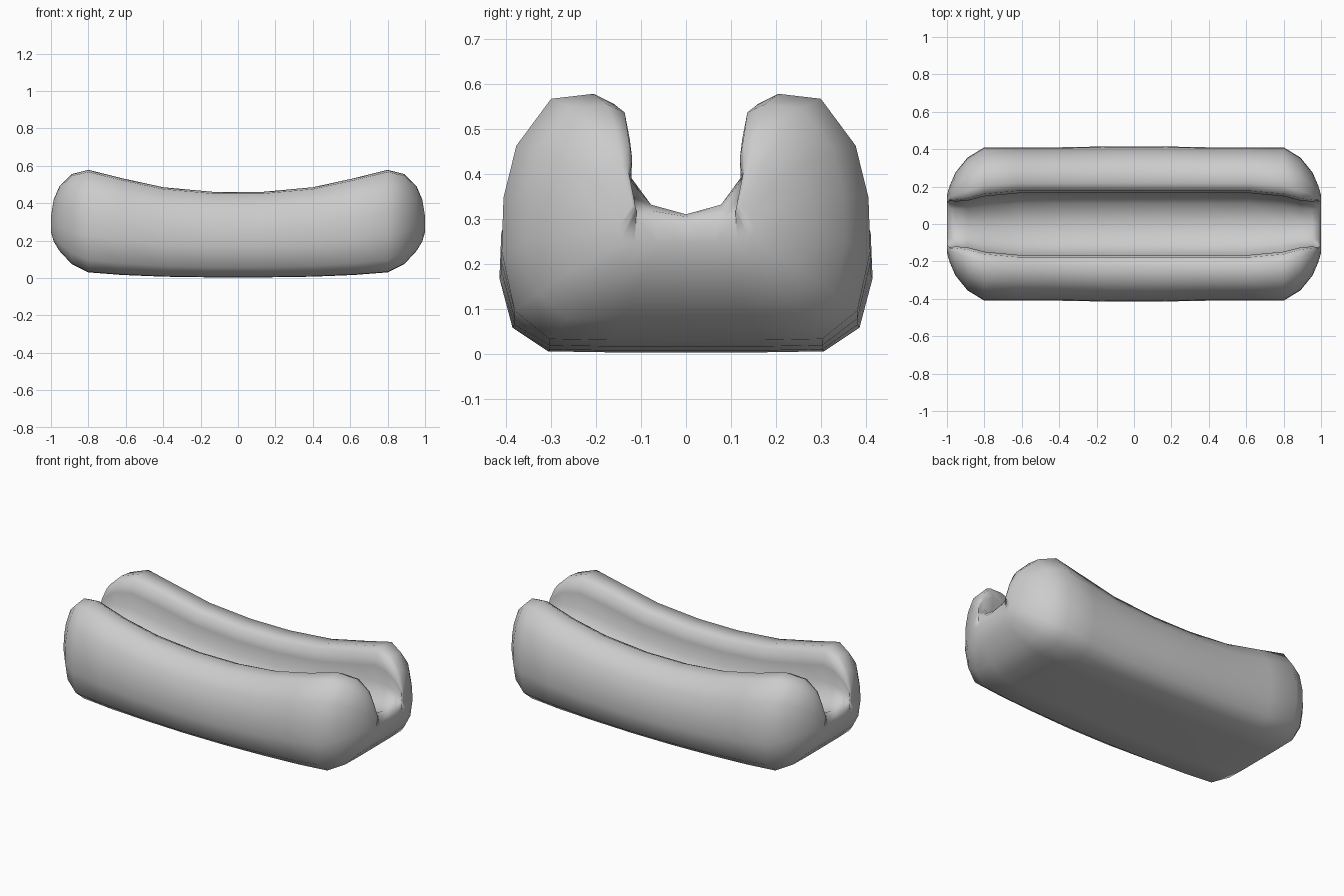
import bpy, bmesh

if "Cube" in bpy.data.objects:
    bpy.data.objects.remove(bpy.data.objects["Cube"])

# Stations along half the bun: x, bottom z, top z, half width, groove floor z, groove half width
HALF = [
    (0.13, 0.003, 0.46, 0.415, 0.18, 0.165),
    (0.40, 0.007, 0.485, 0.41, 0.195, 0.165),
    (0.62, 0.016, 0.533, 0.41, 0.225, 0.165),
    (0.80, 0.030, 0.578, 0.41, 0.265, 0.148),
    (0.89, 0.075, 0.555, 0.355, 0.295, 0.125),
    (0.955, 0.145, 0.49, 0.275, 0.31, 0.12),
    (0.985, 0.195, 0.42, 0.205, 0.305, 0.125),
    (1.00, 0.245, 0.33, 0.155, 0.285, 0.11),
]
STATIONS = [(-s[0],) + s[1:] for s in reversed(HALF)] + HALF


def section(zb, zt, w, floor, slot):
    """Closed U-shaped cross-section as (y, z) points."""
    def z(t):
        return zb + (zt - zb) * t
    d = zt - floor
    arm = w - slot
    half = [
        (0.40 * w, z(0)), (0.74 * w, z(0.005)), (0.93 * w, z(0.12)),
        (w, z(0.36)), (0.99 * w, z(0.58)), (0.92 * w, z(0.79)),
        (slot + 0.58 * arm, z(0.98)), (slot + 0.22 * arm, zt),
        (slot + 0.05 * arm, zt - 0.07 * d), (slot, zt - 0.30 * d),
        (slot + 0.01 * arm, zt - 0.60 * d), (0.65 * slot, zt - 0.88 * d),
    ]
    return ([(0, z(0))] + half + [(0, floor)]
            + [(-y, h) for y, h in reversed(half)])


# Bun: U-shaped sections lofted from end to end
bm = bmesh.new()
rings = [[bm.verts.new((s[0], y, z)) for y, z in section(*s[1:])] for s in STATIONS]
n = len(rings[0])
for a, b in zip(rings, rings[1:]):
    for i in range(n):
        j = (i + 1) % n
        bm.faces.new((a[i], b[i], b[j], a[j]))

# Rounded ends closed with strips across each half of the section
for r in (rings[0], rings[-1]):
    h = n // 2
    for side in (r[:h + 1], [r[0]] + r[:h - 1:-1]):
        for i in range(h // 2):
            quad = [side[i], side[i + 1], side[h - i - 1], side[h - i]]
            bm.faces.new(list(dict.fromkeys(quad)))

bmesh.ops.recalc_face_normals(bm, faces=bm.faces)
for f in bm.faces:
    f.smooth = True
mesh = bpy.data.meshes.new("bun")
bm.to_mesh(mesh)
bm.free()
bun = bpy.data.objects.new("bun", mesh)
bpy.context.collection.objects.link(bun)
